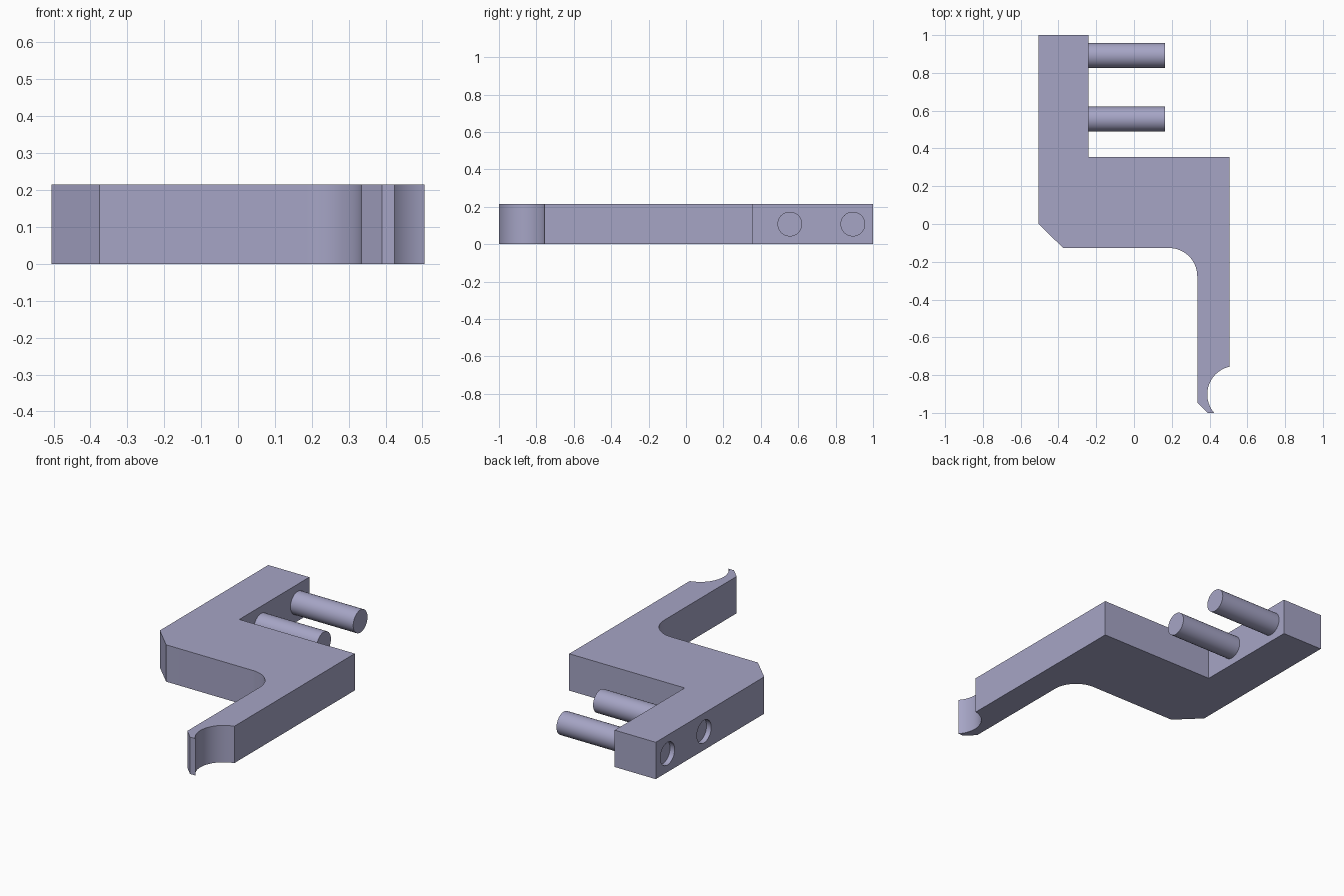
import bpy, bmesh, math
from mathutils import Matrix

cube = bpy.data.objects.get("Cube")
if cube:
    bpy.data.objects.remove(cube, do_unlink=True)

THICK = 0.215
PIN_R = 0.066
PIN_Y = (0.555, 0.892)

mat = bpy.data.materials.new("lavender grey")
mat.use_nodes = True
colour = (0.38, 0.375, 0.56, 1)
mat.diffuse_color = colour
mat.node_tree.nodes["Principled BSDF"].inputs["Base Color"].default_value = colour


def arc(cx, cy, r, a0, a1, n):
    """Points along an arc, angles in degrees."""
    angles = [math.radians(a0 + (a1 - a0) * i / n) for i in range(n + 1)]
    return [(cx + r * math.cos(a), cy + r * math.sin(a)) for a in angles]


def make_object(name, bm):
    bmesh.ops.recalc_face_normals(bm, faces=bm.faces)
    mesh = bpy.data.meshes.new(name)
    bm.to_mesh(mesh)
    bm.free()
    mesh.materials.append(mat)
    ob = bpy.data.objects.new(name, mesh)
    bpy.context.collection.objects.link(ob)
    return ob


def x_cylinder(name, x0, x1, y):
    """Cylinder lying along x at mid thickness."""
    bm = bmesh.new()
    place = Matrix.Translation(((x0 + x1) / 2, y, THICK / 2)) @ Matrix.Rotation(math.pi / 2, 4, 'Y')
    bmesh.ops.create_cone(bm, cap_ends=True, segments=48, radius1=PIN_R,
                          radius2=PIN_R, depth=x1 - x0, matrix=place)
    return make_object(name, bm)


def activate(ob):
    bpy.ops.object.select_all(action='DESELECT')
    ob.select_set(True)
    bpy.context.view_layer.objects.active = ob


def smooth(ob):
    activate(ob)
    bpy.ops.object.shade_smooth_by_angle(angle=math.radians(30))


# Bracket: stepped plate with a rounded inner corner and a hooked tip
outline = [(-0.505, 1), (-0.24, 1), (-0.24, 0.355), (0.505, 0.355)]
outline += arc(0.538, -0.902, 0.15, 102.7, 220.7, 24)      # tip notch
outline += [(0.39, -1), (0.335, -0.945)]
outline += arc(0.185, -0.277, 0.15, 0, 90, 16)             # inner fillet
outline += [(-0.375, -0.127), (-0.505, 0)]

bm = bmesh.new()
base = bm.faces.new([bm.verts.new((x, y, 0)) for x, y in outline])
top = bmesh.ops.extrude_face_region(bm, geom=[base])["geom"]
bmesh.ops.translate(bm, vec=(0, 0, THICK),
                    verts=[v for v in top if isinstance(v, bmesh.types.BMVert)])
bracket = make_object("bracket", bm)

# Shallow round recesses on the outer side, behind each pin
for y in PIN_Y:
    cutter = x_cylinder("recess_cutter", -0.6, -0.475, y)
    cutter.hide_render = True
    activate(bracket)
    mod = bracket.modifiers.new("recess", 'BOOLEAN')
    mod.operation = 'DIFFERENCE'
    mod.solver = 'EXACT'
    mod.object = cutter
    bpy.ops.object.modifier_apply(modifier=mod.name)
    bpy.data.objects.remove(cutter, do_unlink=True)
smooth(bracket)

# Pins
for name, y in zip(("front_pin", "back_pin"), PIN_Y):
    smooth(x_cylinder(name, -0.25, 0.165, y))
